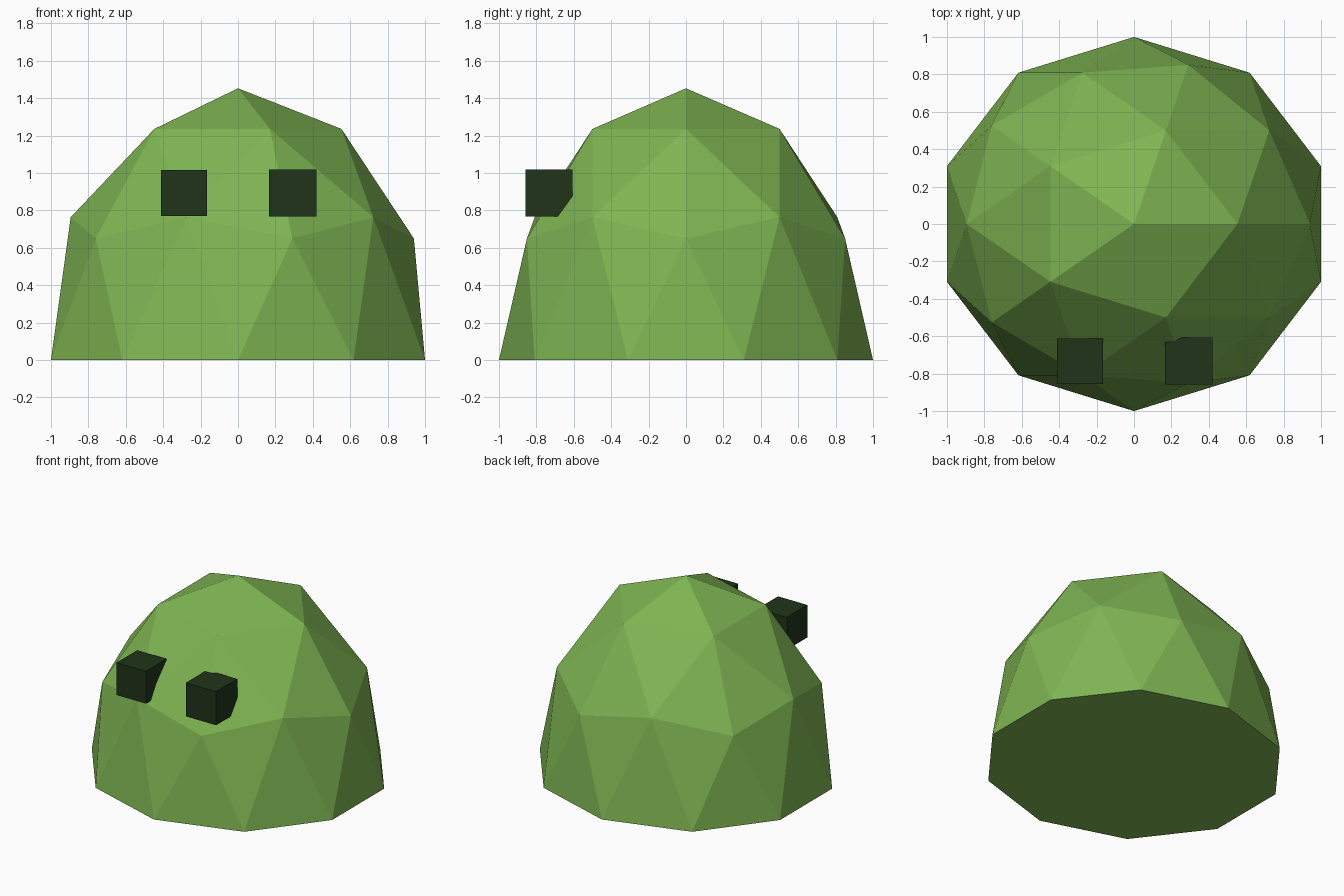
import bpy, bmesh

if "Cube" in bpy.data.objects:
    bpy.data.objects.remove(bpy.data.objects["Cube"])


def material(name, rgb):
    mat = bpy.data.materials.new(name)
    mat.diffuse_color = (*rgb, 1)
    mat.use_nodes = True
    mat.node_tree.nodes["Principled BSDF"].inputs["Base Color"].default_value = mat.diffuse_color
    return mat


def add_object(name, bm, mat):
    bmesh.ops.recalc_face_normals(bm, faces=bm.faces)
    mesh = bpy.data.meshes.new(name)
    bm.to_mesh(mesh)
    bm.free()
    mesh.materials.append(mat)
    obj = bpy.data.objects.new(name, mesh)
    bpy.context.collection.objects.link(obj)
    return obj


green = material("body_green", (0.21, 0.46, 0.085))
dark = material("eye_dark", (0.014, 0.034, 0.010))

# Body: upper half of a low-poly icosphere, stretched and closed underneath
bm = bmesh.new()
bmesh.ops.create_icosphere(bm, subdivisions=2, radius=1)
lower = [v for v in bm.verts if v.co.z < -0.01]
bmesh.ops.delete(bm, geom=lower, context='VERTS')
for v in bm.verts:
    if abs(v.co.z) < 0.01:
        v.co.z = 0
bmesh.ops.scale(bm, vec=(1.0515, 1.0, 1.453), verts=bm.verts)
bmesh.ops.holes_fill(bm, edges=[e for e in bm.edges if e.is_boundary], sides=0)
add_object("body", bm, green)

# Eyes: two small cubes set into the front
for name, x, size in (("left_eye", -0.289, 0.244), ("right_eye", 0.293, 0.252)):
    bm = bmesh.new()
    bmesh.ops.create_cube(bm, size=size)
    eye = add_object(name, bm, dark)
    eye.location = (x, -0.733, 0.893)
